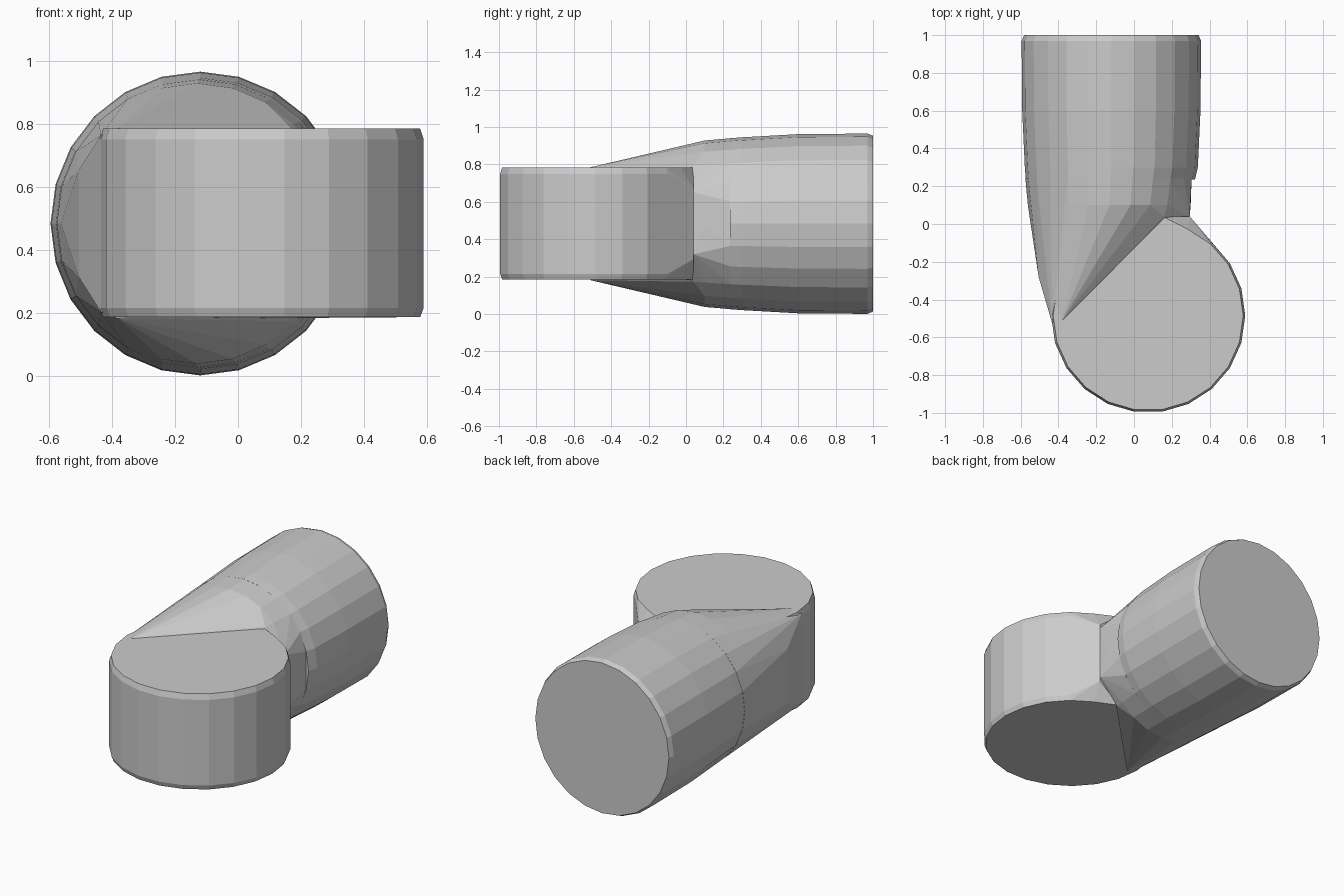
import bpy, bmesh
from math import cos, sin, tau

if "Cube" in bpy.data.objects:
    bpy.data.objects.remove(bpy.data.objects["Cube"])


def hull(name, points):
    """Convex, flat-faced part wrapped around a set of points."""
    bm = bmesh.new()
    for p in points:
        bm.verts.new(p)
    res = bmesh.ops.convex_hull(bm, input=bm.verts)
    junk = [g for g in res["geom_interior"] if isinstance(g, bmesh.types.BMVert)]
    bmesh.ops.delete(bm, geom=junk, context='VERTS')
    bmesh.ops.dissolve_limit(bm, angle_limit=0.02, verts=bm.verts, edges=bm.edges)
    bmesh.ops.recalc_face_normals(bm, faces=bm.faces)
    mesh = bpy.data.meshes.new(name)
    bm.to_mesh(mesh)
    bm.free()
    obj = bpy.data.objects.new(name, mesh)
    bpy.context.collection.objects.link(obj)
    return obj


def ring_y(y, cx, rx, rz, n=24, cz=0.483, xmax=9):
    """Ring around the y axis, optionally clipped on the right."""
    return [(min(cx + rx * cos(tau * i / n), xmax), y, cz + rz * sin(tau * i / n))
            for i in range(n)]


def ring_z(z, r, n=22):
    return [(0.075 + r * cos(tau * i / n), -0.485 + r * sin(tau * i / n), z)
            for i in range(n)]


# horizontal pipe, slightly barrelled, with a small rim bevel
hull("horizontal_pipe",
     ring_y(0.235, -0.125, 0.448, 0.457) + ring_y(0.30, -0.12, 0.458, 0.462)
     + ring_y(0.60, -0.12, 0.472, 0.479) + ring_y(0.97, -0.12, 0.475, 0.482)
     + ring_y(1.0, -0.12, 0.462, 0.47))

# tapering neck that folds down to an upright edge on the drum's left side
neck = ring_y(0.24, -0.125, 0.45, 0.457, xmax=0.305)
neck += ring_y(0.10, -0.13, 0.432, 0.445, xmax=0.30)
neck += [(0.295, 0.04, 0.32), (0.295, 0.04, 0.65)]
for s in (-1, 1):
    neck += [(-0.38, -0.51, 0.483 + s * 0.302), (-0.435, -0.52, 0.483 + s * 0.28),
             (-0.505, -0.28, 0.483 + s * 0.17), (0.16, 0.04, 0.483 + s * 0.31)]
hull("tapered_neck", neck)

# upright drum, with a small web reaching into the neck at the back
drum = (ring_z(0.186, 0.503) + ring_z(0.215, 0.514)
        + ring_z(0.75, 0.514) + ring_z(0.784, 0.503))
for s in (-1, 1):
    drum += [(0.15, 0.04, 0.483 + s * 0.30), (0.295, 0.04, 0.483 + s * 0.19)]
hull("upright_drum", drum)
